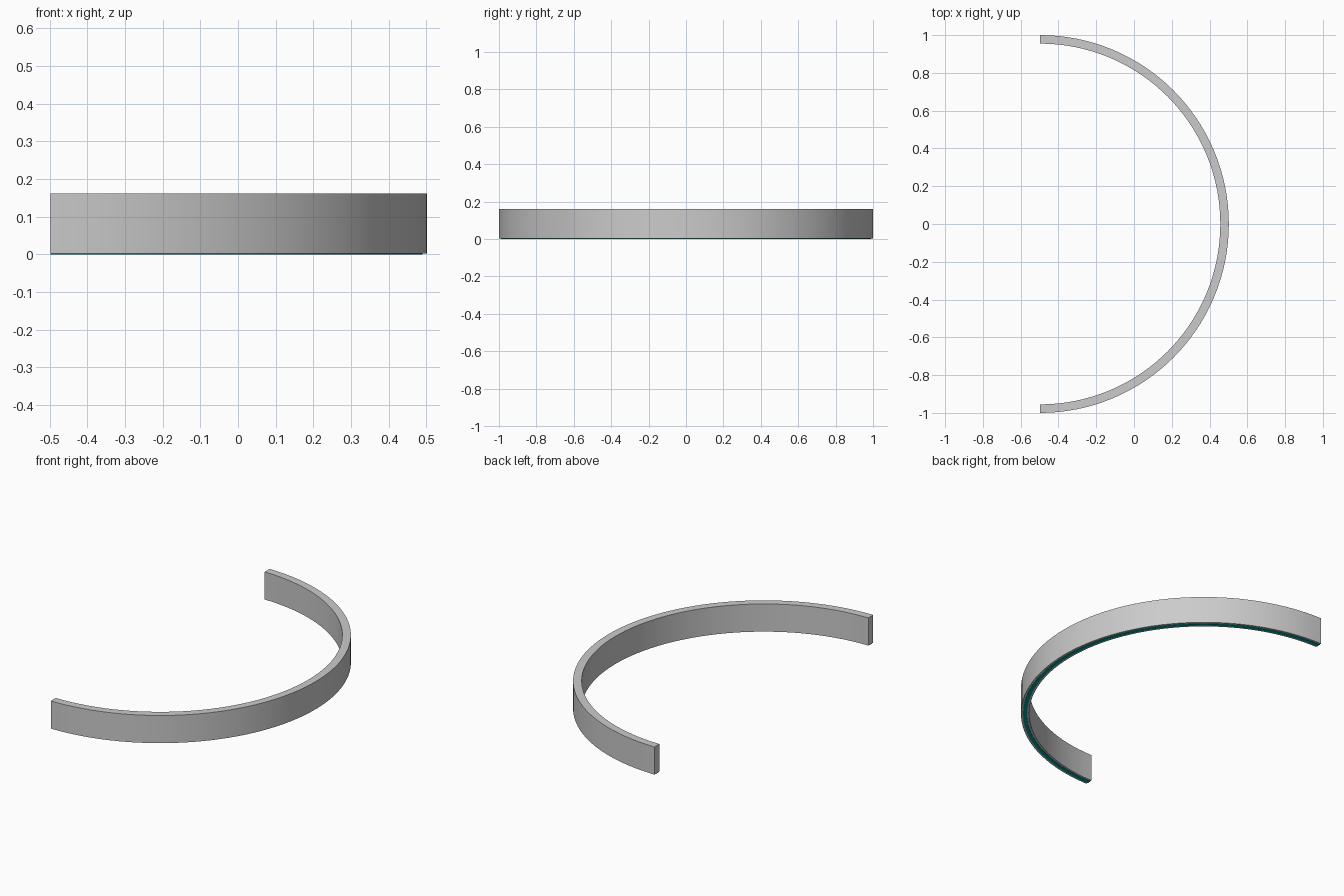
import bpy, bmesh, math

if "Cube" in bpy.data.objects:
    bpy.data.objects.remove(bpy.data.objects["Cube"])

CX = -0.498      # arc centre, so the half ring is centred on x = 0
SEGMENTS = 64


def half_ring(name, r_in, r_out, z0, z1):
    """Sweep a rectangular section through a half circle and cap both ends."""
    bm = bmesh.new()
    rings = []
    for i in range(SEGMENTS + 1):
        a = -math.pi / 2 + math.pi * i / SEGMENTS
        section = [(r_in, z0), (r_out, z0), (r_out, z1), (r_in, z1)]
        rings.append([bm.verts.new((CX + r * math.cos(a), r * math.sin(a), z))
                      for r, z in section])
    for p, q in zip(rings, rings[1:]):
        for k in range(4):
            n = (k + 1) % 4
            bm.faces.new((p[k], p[n], q[n], q[k]))
    bm.faces.new(rings[0])
    bm.faces.new(rings[-1])
    bmesh.ops.recalc_face_normals(bm, faces=bm.faces)
    mesh = bpy.data.meshes.new(name)
    bm.to_mesh(mesh)
    bm.free()
    obj = bpy.data.objects.new(name, mesh)
    bpy.context.collection.objects.link(obj)
    bpy.ops.object.select_all(action='DESELECT')
    obj.select_set(True)
    bpy.context.view_layer.objects.active = obj
    bpy.ops.object.shade_smooth_by_angle(angle=math.radians(30))
    return obj


# Curved grey band
half_ring("curved_band", 0.955, 1.0, 0.002, 0.162)

# Teal strip along the underside
strip = half_ring("underside_strip", 0.967, 0.988, 0.0, 0.006)
teal = bpy.data.materials.new("teal")
teal.diffuse_color = (0.0, 0.35, 0.32, 1)
teal.use_nodes = True
teal.node_tree.nodes["Principled BSDF"].inputs["Base Color"].default_value = teal.diffuse_color
strip.data.materials.append(teal)
